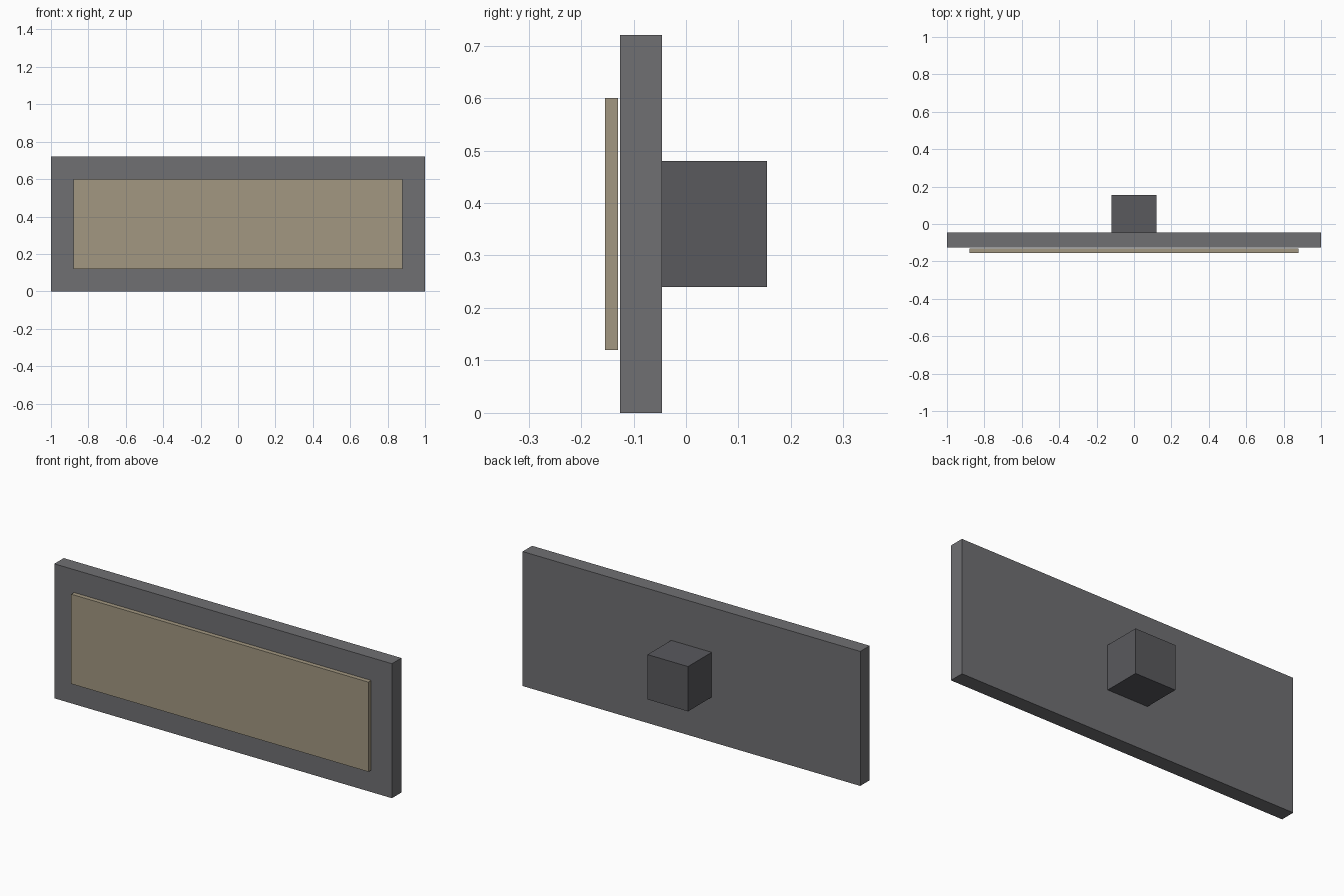
import bpy

if "Cube" in bpy.data.objects:
    bpy.data.objects.remove(bpy.data.objects["Cube"])


def material(name, rgb):
    m = bpy.data.materials.new(name)
    m.diffuse_color = (*rgb, 1.0)
    m.use_nodes = True
    m.node_tree.nodes["Principled BSDF"].inputs["Base Color"].default_value = m.diffuse_color
    return m


def box(name, x, y, z, mat):
    """Axis-aligned box from (min, max) pairs."""
    spans = (x, y, z)
    bpy.ops.mesh.primitive_cube_add(size=1, location=[(a + b) / 2 for a, b in spans])
    ob = bpy.context.object
    ob.name = name
    ob.scale = [b - a for a, b in spans]
    bpy.ops.object.transform_apply(location=False, rotation=False, scale=True)
    ob.data.materials.append(mat)
    return ob


frame_grey = material("frame_grey", (0.16, 0.16, 0.17))
mount_grey = material("mount_grey", (0.10, 0.10, 0.11))
panel_tan = material("panel_tan", (0.36, 0.31, 0.22))

# Backing plate
box("back_plate", (-1.0, 1.0), (-0.126, -0.046), (0.0, 0.72), frame_grey)
# Thin front panel, standing just clear of the plate
box("front_panel", (-0.88, 0.88), (-0.154, -0.130), (0.12, 0.60), panel_tan)
# Mounting block on the back
box("mounting_block", (-0.12, 0.12), (-0.046, 0.154), (0.24, 0.48), mount_grey)
